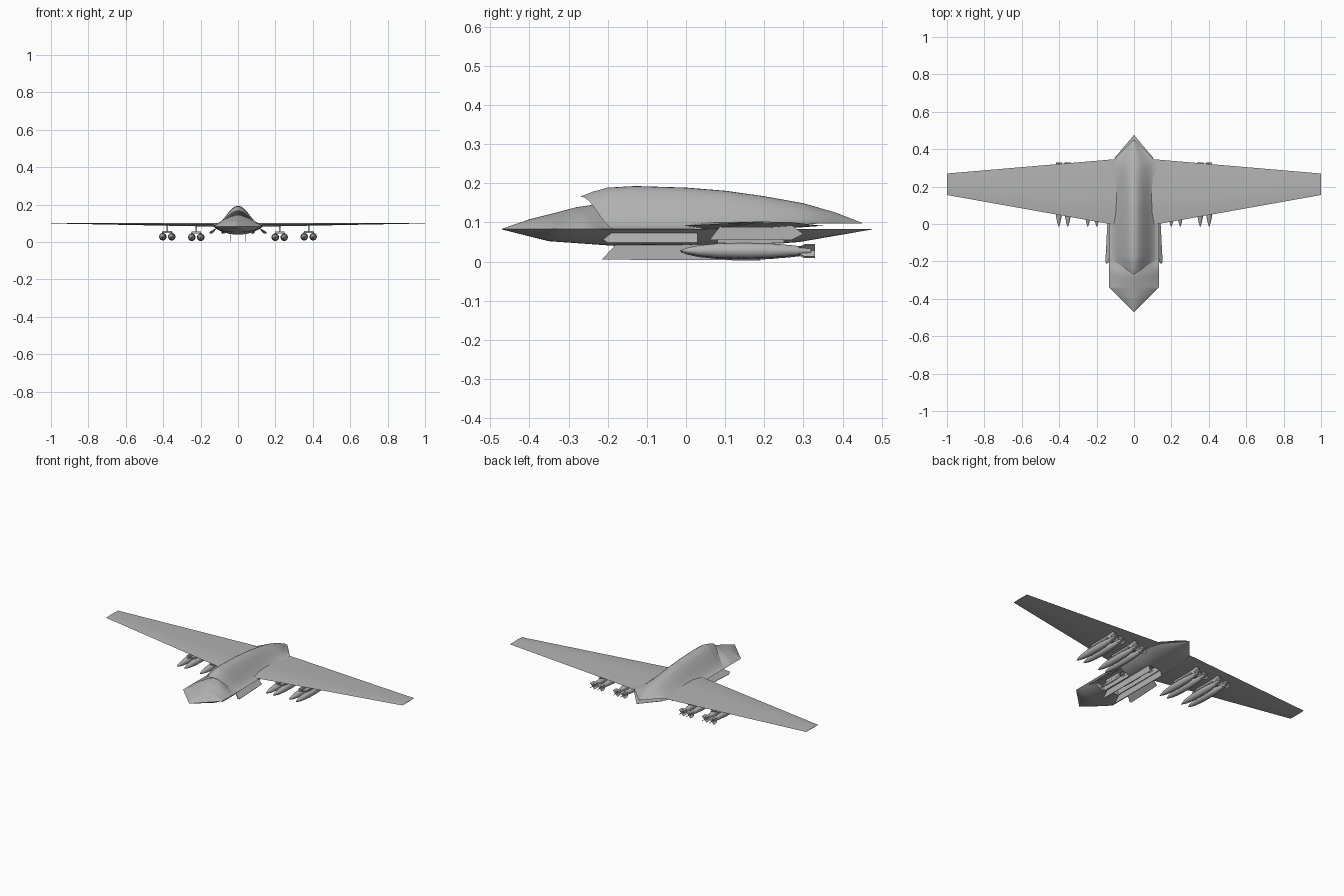
import bpy, bmesh, math
from mathutils import Vector

old = bpy.data.objects.get("Cube")
if old:
    bpy.data.objects.remove(old, do_unlink=True)

grey = bpy.data.materials.new("matte grey")
grey.use_nodes = True
grey.diffuse_color = (0.45, 0.45, 0.45, 1)
grey.node_tree.nodes["Principled BSDF"].inputs["Base Color"].default_value = (0.45, 0.45, 0.45, 1)


def loft(name, rings, cap_start=True, cap_end=True, smooth=False):
    """Skin a row of closed rings that share one point count."""
    bm = bmesh.new()
    rows = [[bm.verts.new(p) for p in ring] for ring in rings]
    n = len(rows[0])
    for a, b in zip(rows, rows[1:]):
        for i in range(n):
            j = (i + 1) % n
            bm.faces.new((a[i], a[j], b[j], b[i]))
    if cap_start:
        bm.faces.new(rows[0])
    if cap_end:
        bm.faces.new(rows[-1])
    bmesh.ops.recalc_face_normals(bm, faces=bm.faces)
    mesh = bpy.data.meshes.new(name)
    bm.to_mesh(mesh)
    bm.free()
    mesh.materials.append(grey)
    obj = bpy.data.objects.new(name, mesh)
    bpy.context.collection.objects.link(obj)
    if smooth:
        bpy.ops.object.select_all(action="DESELECT")
        obj.select_set(True)
        bpy.context.view_layer.objects.active = obj
        bpy.ops.object.shade_smooth_by_angle(angle=math.radians(30))
    return obj


def prism(name, points, offset):
    off = Vector(offset)
    return loft(name, [[Vector(p) for p in points], [Vector(p) + off for p in points]])


def box(name, x0, x1, y0, y1, z0, z1):
    return prism(name, [(x0, y0, z0), (x1, y0, z0), (x1, y1, z0), (x0, y1, z0)], (0, 0, z1 - z0))


def lerp(table, v):
    for (a, fa), (b, fb) in zip(table, table[1:]):
        if v <= b:
            return fa + (fb - fa) * max(0, v - a) / (b - a)
    return table[-1][1]


def stations(start, end, table, count=24):
    ys = {round(start + (end - start) * i / count, 3) for i in range(count + 1)}
    ys |= {y for y, _ in table if start < y < end}
    return sorted(ys)


# Body plan and side profiles, as (y, value)
EDGE = 0.083
width = [(-0.47, 0.001), (-0.34, 0.133), (0, 0.133), (0.34, 0.115), (0.475, 0.001)]
hood_width = width[:4] + [(0.45, 0.003)]
hood_edge = [(0, EDGE), (0.34, 0.097)]
hood_top = [(-0.27, 0.166), (-0.24, 0.178), (-0.2, 0.189), (-0.13, 0.193), (0, 0.189),
            (0.1, 0.181), (0.2, 0.167), (0.3, 0.149), (0.38, 0.126), (0.45, 0.099)]
deck_top = [(-0.47, 0.084), (-0.4, 0.108), (-0.34, 0.123), (-0.28, 0.139), (-0.23, 0.146), (-0.15, 0.12)]
belly = [(-0.47, 0.082), (-0.35, 0.052), (-0.18, 0.04), (0.15, 0.04), (0.29, 0.05), (0.475, 0.082)]
SPAN = [i / 14 - 1 for i in range(29)]


def bell(t):
    return (1 + math.cos(math.pi * t)) / 2


# Upper shell with the swept intake lip
rings = []
for y in stations(-0.27, 0.45, hood_top):
    w, e, h = lerp(hood_width, y), lerp(hood_edge, y), lerp(hood_top, y)
    sweep = 0.09 * max(0, 1 - (y + 0.27) / 0.2)
    rings.append([(w * t, y + sweep * abs(t), e + (h - e) * bell(t)) for t in SPAN])
loft("upper_shell", rings, cap_start=False, smooth=True)

# Nose deck running back into the intake
rings = []
for y in stations(-0.47, -0.15, deck_top):
    w, h = lerp(width, y), lerp(deck_top, y)
    mix = min(1, max(0, (y + 0.26) / 0.05))
    rings.append([(w * t, y, EDGE + (h - EDGE) * ((1 - mix) * (1 - abs(t) ** 1.8) + mix * bell(t)))
                  for t in SPAN])
loft("nose_deck", rings, smooth=True)

# Lower hull
rings = []
for y in stations(-0.47, 0.475, belly):
    w, b = lerp(width, y), lerp(belly, y)
    rings.append([(w * t, y, EDGE - (EDGE - b) * (1 - abs(t) ** 2.4)) for t in SPAN])
hull = loft("lower_hull", rings, smooth=True)

# Open weapon bays cut into the hull
bays = [(-0.034, 0.034, -0.18, 0.18)] + [(min(s * 0.05, s * 0.11), max(s * 0.05, s * 0.11), -0.2, 0.02)
                                         for s in (1, -1)]
for i, (x0, x1, y0, y1) in enumerate(bays):
    cutter = box(f"bay_cutter_{i}", x0, x1, y0, y1, 0, 0.077)
    cutter.hide_render = True
    cutter.hide_set(True)
    cut = hull.modifiers.new("bay", "BOOLEAN")
    cut.operation = "DIFFERENCE"
    cut.solver = "EXACT"
    cut.object = cutter
# Apply the cuts and remove the cutters
bpy.context.view_layer.update()
cut_mesh = bpy.data.meshes.new_from_object(hull.evaluated_get(bpy.context.evaluated_depsgraph_get()))
hull.modifiers.clear()
hull.data = cut_mesh
for i in range(len(bays)):
    bpy.data.objects.remove(bpy.data.objects[f"bay_cutter_{i}"], do_unlink=True)


def store(name, x, z, y0, length, radius, fin):
    """Pointed round body with four tail fins."""
    shape = [(0, 0.03), (0.05, 0.35), (0.14, 0.68), (0.28, 0.93), (0.45, 1),
             (0.65, 0.95), (0.82, 0.7), (0.97, 0.4)]
    rings = [[(x + radius * r * math.cos(a), y0 + length * f, z + radius * r * math.sin(a))
              for a in (math.tau * k / 16 for k in range(16))] for f, r in shape]
    loft(name, rings, smooth=True)
    for k in range(4):
        a = math.pi / 4 + k * math.pi / 2
        d = Vector((math.cos(a), 0, math.sin(a)))
        side = Vector((-d.z, 0, d.x)) * 0.002
        base = Vector((x, y0, z)) - side / 2
        pts = [base + d * r + Vector((0, length * f, 0))
               for r, f in ((0, 0.83), (fin, 0.92), (fin, 1), (0, 1))]
        prism(f"{name}_fin_{k}", pts, side)


for s, label in ((1, "left"), (-1, "right")):
    # Thin tapered wing with a flat top and a rising underside
    def section(x, lead, trail, low, top):
        c = trail - lead
        return [(s * x, lead, (low + top) / 2), (s * x, lead + 0.2 * c, top - 0.001),
                (s * x, lead + 0.42 * c, top), (s * x, trail, (low + top) / 2),
                (s * x, lead + 0.6 * c, low), (s * x, lead + 0.2 * c, low)]
    loft(f"{label}_wing", [section(0.05, -0.014, 0.351, 0.081, 0.102), section(0.13, 0, 0.344, 0.082, 0.102),
                           section(1, 0.155, 0.27, 0.099, 0.102)], smooth=True)

    # Bay doors: upright inner one, splayed outer one
    prism(f"{label}_inner_door", [(s * 0.04, -0.18, 0.043), (s * 0.04, -0.215, 0.005),
                                  (s * 0.04, 0.19, 0.003), (s * 0.04, 0.18, 0.043)], (s * 0.003, 0, 0))
    prism(f"{label}_outer_door", [(s * 0.115, -0.19, 0.07), (s * 0.146, -0.212, 0.052), (s * 0.15, -0.2, 0.045),
                                  (s * 0.138, 0.03, 0.045), (s * 0.115, 0.03, 0.07)], (s * 0.003, 0, 0.004))

    # Missile in the side bay, hung on a rail
    store(f"{label}_bay_missile", s * 0.08, 0.052, -0.19, 0.2, 0.008, 0.013)
    box(f"{label}_bay_rail", s * 0.077, s * 0.083, -0.14, -0.03, 0.055, 0.08)

    # Twin bomb racks under the wing
    for place, x, z in (("inner", 0.223, 0.025), ("outer", 0.378, 0.028)):
        prism(f"{label}_{place}_pylon", [(s * x - 0.004, 0.06, 0.055), (s * x - 0.004, 0.09, 0.094),
                                         (s * x - 0.004, 0.27, 0.094), (s * x - 0.004, 0.3, 0.07),
                                         (s * x - 0.004, 0.27, 0.055)], (0.008, 0, 0))
        box(f"{label}_{place}_rack", s * x - 0.026, s * x + 0.026, 0.08, 0.25, z + 0.021, z + 0.03)
        for k in (-1, 1):
            bx = s * x + k * 0.024
            store(f"{label}_{place}_bomb_{'b' if k > 0 else 'a'}", bx, z, -0.015, 0.345, 0.02, 0.022)
            box(f"{label}_{place}_lug_{'b' if k > 0 else 'a'}", bx - 0.004, bx + 0.004, 0.1, 0.22,
                z + 0.014, z + 0.024)

# Centre bay launcher
box("centre_launcher", -0.012, 0.012, -0.13, 0.13, 0.058, 0.08)
store("centre_bay_missile", 0, 0.05, -0.16, 0.31, 0.01, 0.015)
